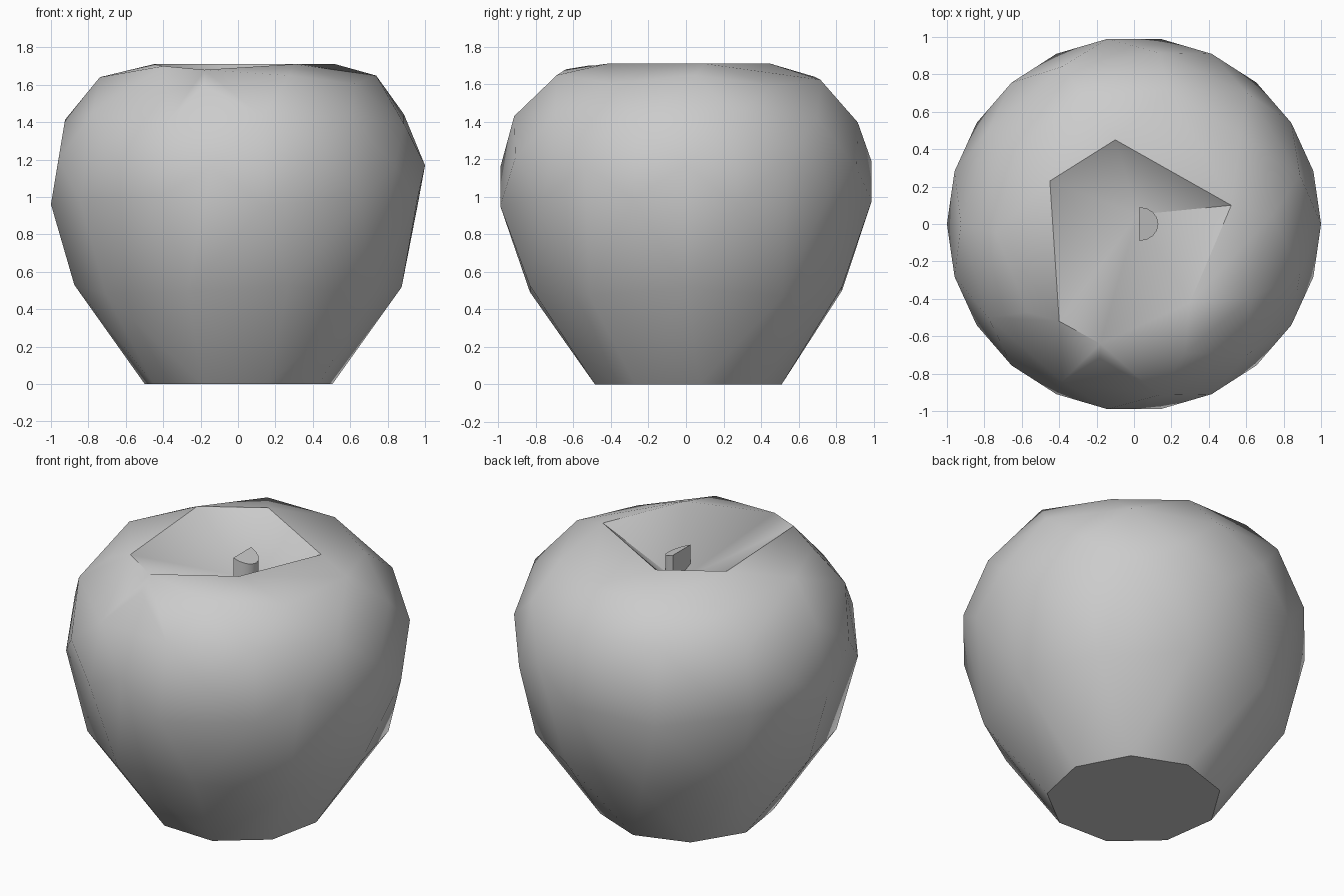
import bpy, bmesh, math

cube = bpy.data.objects.get("Cube")
if cube:
    bpy.data.objects.remove(cube, do_unlink=True)

grey = bpy.data.materials.new("plain_grey")
grey.use_nodes = True
colour = (0.6, 0.6, 0.6, 1)
grey.diffuse_color = colour
grey.node_tree.nodes["Principled BSDF"].inputs["Base Color"].default_value = colour


def finish(bm, name, angle):
    bmesh.ops.recalc_face_normals(bm, faces=bm.faces)
    mesh = bpy.data.meshes.new(name)
    bm.to_mesh(mesh)
    bm.free()
    mesh.materials.append(grey)
    ob = bpy.data.objects.new(name, mesh)
    bpy.context.collection.objects.link(ob)
    bpy.ops.object.select_all(action='DESELECT')
    ob.select_set(True)
    bpy.context.view_layer.objects.active = ob
    bpy.ops.object.shade_smooth_by_angle(angle=math.radians(angle))
    return ob


# Fruit body: staggered faceted rings (height, radius, sides, turn) wrapped in a hull
bm = bmesh.new()
rings = [(0, 0.51, 9, 0.2), (0.5, 0.875, 10, 0.0), (0.98, 1.0, 11, 0.5),
         (1.18, 1.0, 11, 0.0), (1.42, 0.925, 11, 0.5), (1.62, 0.74, 10, 0.1)]
for z, r, sides, turn in rings:
    for i in range(sides):
        a = math.tau * (i + turn) / sides
        dz = 0.03 * math.sin(2.3 * i + 5 * z) if z else 0
        bm.verts.new((r * math.cos(a), r * math.sin(a), z + dz))

# Uneven rim around the dimple
rim_points = [(0.52, 0.10, 1.71), (0.30, -0.42, 1.71), (-0.18, -0.64, 1.68),
              (-0.40, -0.52, 1.70), (-0.45, 0.23, 1.71), (-0.10, 0.45, 1.71)]
rim = [bm.verts.new(p) for p in rim_points]
bmesh.ops.convex_hull(bm, input=bm.verts)
loose = [v for v in bm.verts if not v.link_faces]
bmesh.ops.delete(bm, geom=loose, context='VERTS')

# Open the top and sink the dimple
cap = [f for f in bm.faces if all(v in rim for v in f.verts)]
bmesh.ops.delete(bm, geom=cap, context='FACES')
edge = [e for e in bm.edges if e.is_boundary]
pit = bm.verts.new((0.02, 0.05, 1.45))
for e in edge:
    bm.faces.new((e.verts[0], e.verts[1], pit))
finish(bm, "fruit_body", 40)

# Stem: short stub with a half-round section
bm = bmesh.new()
steps = 8
outline = [(0.03 + 0.1 * math.cos(a), 0.09 * math.sin(a))
           for a in (math.pi * (i / steps - 0.5) for i in range(steps + 1))]
base = bm.faces.new([bm.verts.new((x, y, 1.42)) for x, y in outline])
top = bmesh.ops.extrude_face_region(bm, geom=[base])["geom"]
for v in top:
    if isinstance(v, bmesh.types.BMVert):
        v.co.z = 1.63 - 0.4 * (v.co.x - 0.03)
finish(bm, "stem", 40)
